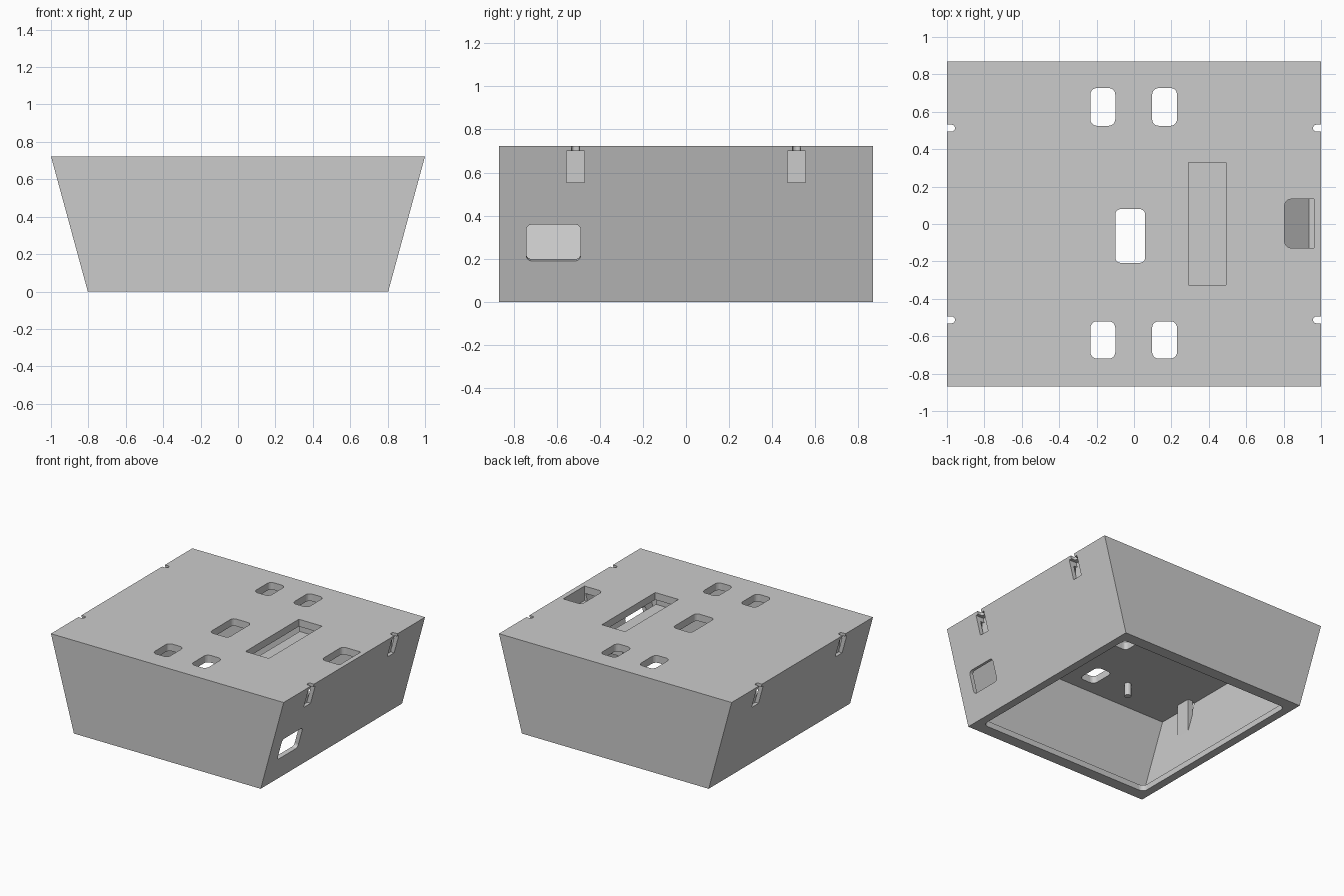
import bpy, bmesh, math
from mathutils import Matrix

if "Cube" in bpy.data.objects:
    bpy.data.objects.remove(bpy.data.objects["Cube"])

grey = bpy.data.materials.new("light grey plastic")
grey.use_nodes = True
COLOR = (0.6, 0.6, 0.6, 1)
grey.diffuse_color = COLOR
grey.node_tree.nodes["Principled BSDF"].inputs["Base Color"].default_value = COLOR

HEIGHT, HALF_Y, CEILING = 0.723, 0.868, 0.667
SLOPE = 0.197 / HEIGHT
TILT = math.atan(SLOPE)


def prism(name, outline, depth, matrix=Matrix()):
    """Extrude a flat outline along its local z."""
    bm = bmesh.new()
    face = bm.faces.new([bm.verts.new((x, y, 0)) for x, y in outline])
    out = bmesh.ops.extrude_face_region(bm, geom=[face])
    moved = [v for v in out["geom"] if isinstance(v, bmesh.types.BMVert)]
    bmesh.ops.translate(bm, verts=moved, vec=(0, 0, depth))
    bmesh.ops.recalc_face_normals(bm, faces=bm.faces)
    bm.transform(matrix)
    mesh = bpy.data.meshes.new(name)
    bm.to_mesh(mesh)
    bm.free()
    mesh.materials.append(grey)
    obj = bpy.data.objects.new(name, mesh)
    bpy.context.collection.objects.link(obj)
    return obj


def rounded(w, h, r, steps=5):
    """Outline of a rounded rectangle centred on the origin."""
    pts = []
    for i, (sx, sy) in enumerate([(1, 1), (-1, 1), (-1, -1), (1, -1)]):
        for k in range(steps + 1):
            a = (i + k / steps) * math.pi / 2
            pts.append((sx * (w / 2 - r) + r * math.cos(a), sy * (h / 2 - r) + r * math.sin(a)))
    return pts


def box(name, x0, x1, y0, y1, z0, z1):
    return prism(name, [(x0, y0), (x1, y0), (x1, y1), (x0, y1)], z1 - z0, Matrix.Translation((0, 0, z0)))


def side_profile(name, outline, y0, y1):
    """Extrude an x-z outline from y0 to y1."""
    turn = Matrix.Translation((0, y1, 0)) @ Matrix.Rotation(math.pi / 2, 4, "X")
    return prism(name, outline, y1 - y0, turn)


def hole(x0, x1, y0, y1, z0, z1, r):
    at = Matrix.Translation(((x0 + x1) / 2, (y0 + y1) / 2, z0))
    return prism("cutter", rounded(x1 - x0, y1 - y0, r), z1 - z0, at)


def cut(target, cutter):
    cutter.hide_render = True
    mod = target.modifiers.new("cut", "BOOLEAN")
    mod.operation, mod.solver, mod.object = "DIFFERENCE", "EXACT", cutter
    graph = bpy.context.evaluated_depsgraph_get()
    mesh = bpy.data.meshes.new_from_object(target.evaluated_get(graph))
    target.modifiers.clear()
    target.data = mesh
    bpy.data.objects.remove(cutter)


# Tapered housing, hollow from below, with an inward lip round the opening
housing = side_profile("housing", [(-0.803, 0), (0.803, 0), (1, HEIGHT), (-1, HEIGHT)], -HALF_Y, HALF_Y)
top_in, lip = 0.952, 0.045
low_in = top_in - (CEILING - lip) * SLOPE
cut(housing, side_profile("cutter", [(-low_in, lip), (low_in, lip), (top_in, CEILING), (-top_in, CEILING)], -0.82, 0.82))
cut(housing, hole(-0.74, 0.74, -0.778, 0.778, -0.1, lip + 0.02, 0.04))

# Openings through the top
for x0, x1 in [(-0.233, -0.1), (0.097, 0.23)]:
    for y0, y1 in [(-0.72, -0.52), (0.525, 0.727)]:
        cut(housing, hole(x0, x1, y0, y1, 0.6, 0.8, 0.035))
cut(housing, hole(-0.1, 0.06, -0.208, 0.08, 0.6, 0.8, 0.03))
cut(housing, box("cutter", 0.292, 0.492, -0.325, 0.33, 0.6, 0.8))

# Opening beside the wall, with square outer corners
cut(housing, hole(0.805, 0.92, -0.128, 0.133, 0.61, 0.8, 0.035))
cut(housing, box("cutter", 0.86, 0.962, -0.128, 0.133, 0.61, 0.8))

# Side window, square to the sloping wall
z = 0.274
window_at = Matrix.Translation((0.803 + z * SLOPE, -0.615, z)) @ Matrix.Rotation(math.pi / 2 + TILT, 4, "Y")
cut(housing, prism("cutter", rounded(0.175, 0.252, 0.025), 0.24, window_at @ Matrix.Translation((0, 0, -0.12))))

# Clip pockets on both sloping sides, closed off inside by braces
for side, label in [(1, "left"), (-1, "right")]:
    for y, end in [(-0.513, "front"), (0.513, "back")]:
        lo, hi = sorted((side * 0.925, side * 1.1))
        cut(housing, box("cutter", lo, hi, y - 0.042, y + 0.042, 0.553, 0.7))
        lo, hi = sorted((side * 0.957, side * 1.1))
        cut(housing, hole(lo, hi, y - 0.018, y + 0.018, 0.66, 0.8, 0.0175))
        wedge = [(0.882, CEILING), (0.924, CEILING), (0.924, 0.55), (0.892, 0.43), (0.882, 0.41)]
        side_profile(f"{label}_{end}_brace", [(side * x, h) for x, h in wedge], y - 0.058, y + 0.058)

# Tray hung below the long slot
box("tray_floor", 0.25, 0.54, -0.42, 0.42, 0.57, 0.59)
for s, end in [(-1, "front"), (1, "back")]:
    lo, hi = sorted((s * 0.4, s * 0.42))
    box(f"tray_{end}_wall", 0.25, 0.54, lo, hi, 0.59, CEILING)

# Small pegs under the top
for sx in (-1, 1):
    for sy in (-1, 1):
        prism("ceiling_peg", rounded(0.05, 0.05, 0.0249, 3), 0.1, Matrix.Translation((sx * 0.42, sy * 0.568, 0.57)))
